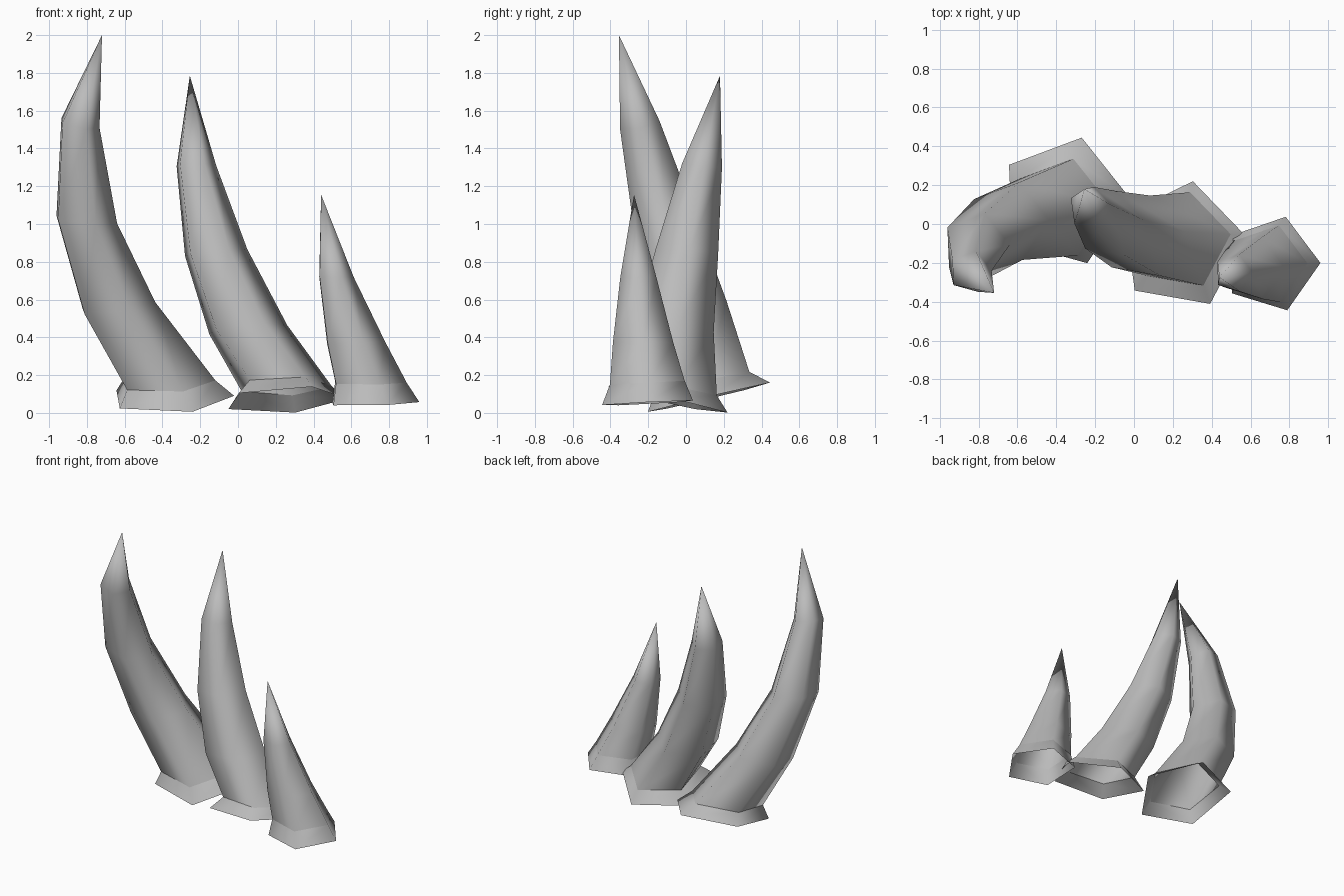
import bpy, bmesh
from math import cos, sin, radians

cube = bpy.data.objects.get("Cube")
if cube:
    bpy.data.objects.remove(cube, do_unlink=True)

grey = bpy.data.materials.new("horn_grey")
grey.use_nodes = True
colour = (0.5, 0.5, 0.5, 1)
grey.diffuse_color = colour
grey.node_tree.nodes["Principled BSDF"].inputs["Base Color"].default_value = colour

SIDES = 5


def make_horn(name, phase, rings, tip):
    """Loft tilted pentagons (x, y, z, radius, x slope, y slope) up to a point."""
    bm = bmesh.new()
    loops = []
    for x, y, z, r, sx, sy in rings:
        loop = []
        for i in range(SIDES):
            a = radians(phase + i * 360 / SIDES)
            dx, dy = r * cos(a), r * sin(a)
            loop.append(bm.verts.new((x + dx, y + dy, z + dx * sx + dy * sy)))
        loops.append(loop)
    top = bm.verts.new(tip)
    for i in range(SIDES):
        j = (i + 1) % SIDES
        for low, high in zip(loops, loops[1:]):
            bm.faces.new((low[i], low[j], high[j], high[i]))
        bm.faces.new((loops[-1][i], loops[-1][j], top))
    for face in bm.faces:
        face.smooth = True
    # crisp crease where the flared skirt meets the horn
    for i in range(SIDES):
        bm.edges.get((loops[1][i], loops[1][(i + 1) % SIDES])).smooth = False
    mesh = bpy.data.meshes.new(name)
    bm.to_mesh(mesh)
    bm.free()
    mesh.materials.append(grey)
    obj = bpy.data.objects.new(name, mesh)
    bpy.context.collection.objects.link(obj)


# Each horn: flared skirt rim, horn foot, then rings towards the tip
make_horn("tall_horn", 2.5, [
    (-.36, .117, .08, .34, .02, .24),
    (-.382, .083, .162, .262, .03, .21),
    (-.648, .012, .56, .21, .12, .13),
    (-.815, -.115, 1.02, .175, -.1, .1),
    (-.843, -.246, 1.53, .11, -.2, .2),
], (-.72, -.355, 2))

make_horn("middle_horn", 8, [
    (.245, -.11, .068, .335, .05, -.21),
    (.245, -.088, .142, .255, .02, -.2),
    (.043, -.07, .445, .22, .1, -.1),
    (-.125, -.003, .85, .176, .1, -.05),
    (-.226, .08, 1.31, .112, 0, -.1),
], (-.255, .18, 1.785))

make_horn("short_horn", 1, [
    (.707, -.205, .052, .253, .02, .05),
    (.685, -.206, .16, .208, 0, .05),
    (.61, -.228, .37, .168, .05, 0),
    (.512, -.253, .72, .1, 0, 0),
], (.44, -.275, 1.155))
